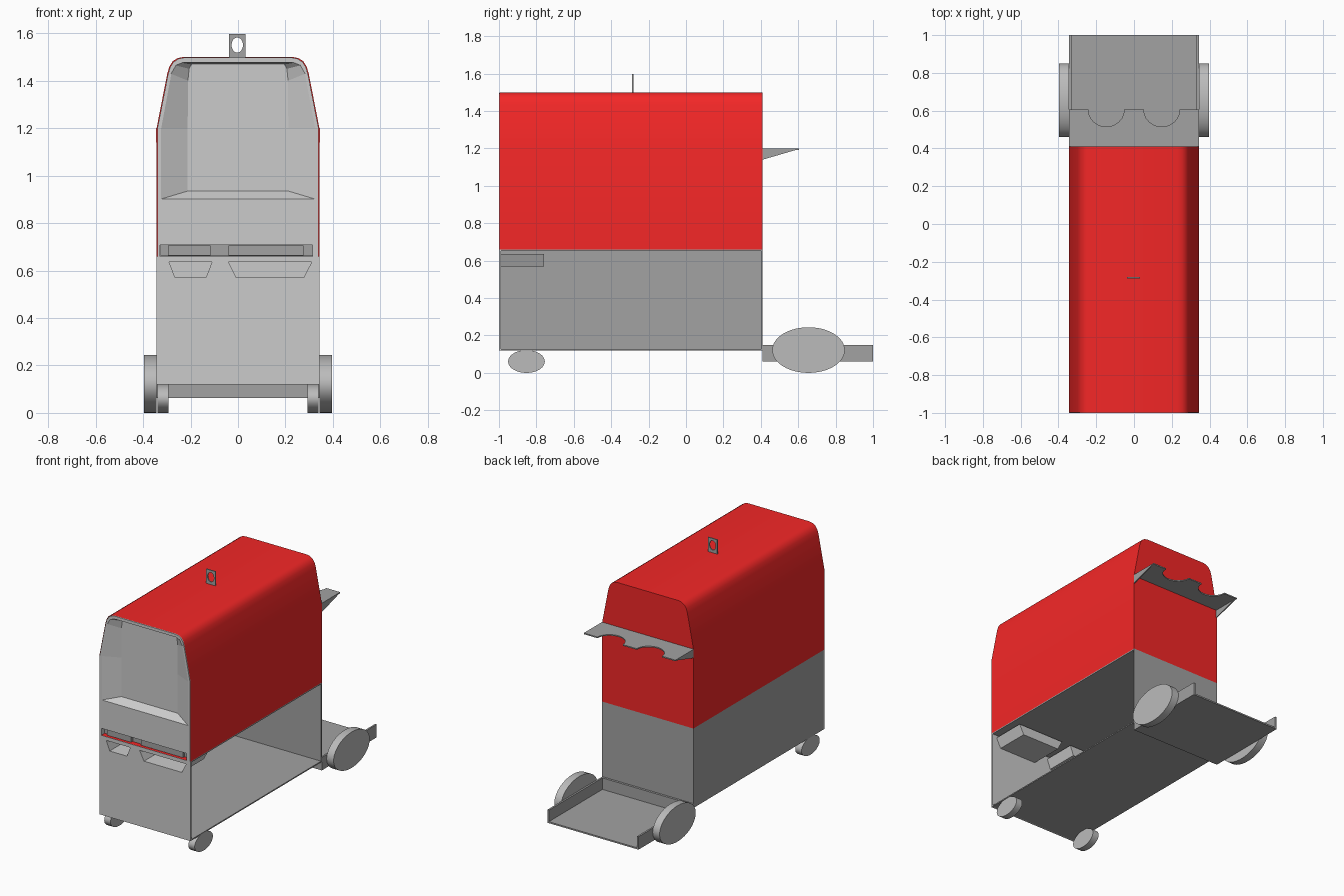
import bpy, bmesh
from math import sin, cos, pi

if "Cube" in bpy.data.objects:
    bpy.data.objects.remove(bpy.data.objects["Cube"])


def material(name, rgb):
    m = bpy.data.materials.new(name)
    m.diffuse_color = (*rgb, 1)
    m.use_nodes = True
    m.node_tree.nodes["Principled BSDF"].inputs["Base Color"].default_value = m.diffuse_color
    return m


RED = material("red_paint", (0.9, 0.02, 0.02))
DARK = material("dark_grey", (0.36, 0.36, 0.36))
MID = material("mid_grey", (0.5, 0.5, 0.5))


def loft(name, rings, mat=None, caps=(True, True), smooth=False):
    """Skin matching closed rings of 3D points."""
    bm = bmesh.new()
    rows = [[bm.verts.new(p) for p in r] for r in rings]
    n = len(rows[0])
    for a, b in zip(rows, rows[1:]):
        for i in range(n):
            bm.faces.new((a[i], a[(i + 1) % n], b[(i + 1) % n], b[i]))
    if caps[0]:
        bm.faces.new(rows[0])
    if caps[1]:
        bm.faces.new(rows[-1])
    bmesh.ops.recalc_face_normals(bm, faces=bm.faces)
    me = bpy.data.meshes.new(name)
    bm.to_mesh(me)
    bm.free()
    ob = bpy.data.objects.new(name, me)
    bpy.context.collection.objects.link(ob)
    if mat:
        me.materials.append(mat)
    if smooth:
        bpy.ops.object.select_all(action='DESELECT')
        ob.select_set(True)
        bpy.context.view_layer.objects.active = ob
        bpy.ops.object.shade_smooth_by_angle()
    return ob


def ring(pts, y):
    return [(x, y, z) for x, z in pts]


def prism(name, pts, y0, y1, mat=None, **kw):
    return loft(name, [ring(pts, y0), ring(pts, y1)], mat, **kw)


def box(name, x0, x1, y0, y1, z0, z1, mat=None):
    return prism(name, [(x0, z0), (x1, z0), (x1, z1), (x0, z1)], y0, y1, mat)


def cut(ob, cutter):
    mod = ob.modifiers.new("cut", 'BOOLEAN')
    mod.object, mod.operation, mod.solver = cutter, 'DIFFERENCE', 'EXACT'
    bpy.context.view_layer.objects.active = ob
    bpy.ops.object.modifier_apply(modifier=mod.name)
    bpy.data.objects.remove(cutter)


def mirrored(half):
    return half + [(-x, z) for x, z in reversed(half)]


# red upper shell: tapered, rounded roof, open at the front
HOOD = [(0.343, 0.66), (0.343, 1.2), (0.298, 1.43), (0.289, 1.46),
        (0.275, 1.482), (0.255, 1.495), (0.23, 1.5)]
prism("upper_shell", mirrored(HOOD), -0.998, 0.41, RED, caps=(False, True), smooth=True)

# pale upper front with recessed control panel and drawer slot
inset = [(x - 0.003, z - (0.003 if z > 0.7 else 0)) for x, z in HOOD]
fascia = prism("front_fascia", mirrored(inset), -1.0, -0.94)
opening = mirrored([(0.328, 0.90), (0.328, 1.2), (0.285, 1.43), (0.265, 1.465), (0.235, 1.477)])
inner = mirrored([(0.212, 0.935), (0.212, 1.2), (0.211, 1.40), (0.206, 1.45), (0.195, 1.47)])
cut(fascia, loft("recess_cutter", [ring(opening, -1.002), ring(inner, -0.95)]))
cut(fascia, box("slot_cutter", -0.328, 0.314, -1.01, -0.955, 0.64, 0.708))
box("drawer_slot", -0.327, 0.313, -0.965, -0.957, 0.661, 0.707, DARK)
for i, (x0, x1) in enumerate([(-0.295, -0.115), (-0.04, 0.275)]):
    box(f"drawer_front_{i + 1}", x0, x1, -0.985, -0.964, 0.664, 0.705, DARK)

# lower front panel with two finger pockets
panel = box("lower_front_panel", -0.343, 0.343, -1.0, -0.988, 0.12, 0.66)
for i, (a, b, t) in enumerate([(-0.29, -0.11, 0.025), (-0.04, 0.31, 0.033)]):
    trap = [(a + t, 0.57), (b - t, 0.57), (b, 0.635), (a, 0.635)]
    cut(panel, prism("pocket_cutter", trap, -1.01, -0.97))
    prism(f"pocket_{i + 1}", trap, -0.998, -0.76, caps=(False, True))

# lower housing: floor, left wall and deck, open on the right
channel = [(0.343, 0.12), (-0.343, 0.12), (-0.343, 0.66), (0.343, 0.66),
           (0.343, 0.652), (-0.335, 0.652), (-0.335, 0.128), (0.343, 0.128)]
prism("lower_housing", channel, -0.988, 0.402, DARK)
box("lower_back_panel", -0.343, 0.343, 0.402, 0.41, 0.12, 0.66, DARK)

# rear shelf with two scalloped holders and side gussets
edge = [(0.345, 0.41), (0.345, 0.605), (0.245, 0.605)]
for cx in (0.147, -0.147):
    edge += [(cx + 0.095 * cos(t * pi / 12), 0.605 - 0.09 * sin(t * pi / 12)) for t in range(13)]
edge += [(-0.245, 0.605), (-0.345, 0.605), (-0.345, 0.41)]
loft("rear_shelf", [[(x, y, z) for x, y in edge] for z in (1.192, 1.2)], DARK)
for side, s in (("right", 1), ("left", -1)):
    tri = [(0.41, 1.14), (0.605, 1.197), (0.41, 1.197)]
    loft(f"shelf_gusset_{side}",
         [[(s * x, y, z) for y, z in tri] for x in (0.337, 0.345)], DARK)

# rear cylinder tray, open at the back
box("tray_floor", -0.343, 0.343, 0.41, 1.0, 0.062, 0.072, DARK)
box("tray_front_wall", -0.343, 0.343, 0.41, 0.425, 0.062, 0.15, DARK)
for side, s in (("right", 1), ("left", -1)):
    box(f"tray_wall_{side}", s * 0.331, s * 0.343, 0.42, 1.0, 0.062, 0.15, DARK)


# oval wheels and front casters
def wheel(name, x0, x1, y, ry, rz):
    loft(name, [[(x, y + ry * cos(i * pi / 24), rz + rz * sin(i * pi / 24))
                 for i in range(48)] for x in (x0, x1)], MID, smooth=True)


for side, s in (("right", 1), ("left", -1)):
    wheel(f"rear_wheel_{side}", s * 0.344, s * 0.396, 0.655, 0.194, 0.122)
    wheel(f"front_caster_{side}", s * 0.293, s * 0.34, -0.853, 0.098, 0.061)

# lifting eye
eye = box("lifting_eye", -0.038, 0.032, -0.289, -0.281, 1.49, 1.597, DARK)
hole = [(-0.003 + 0.024 * cos(i * pi / 16), 1.55 + 0.032 * sin(i * pi / 16)) for i in range(32)]
cut(eye, prism("eye_cutter", hole, -0.32, -0.25))
